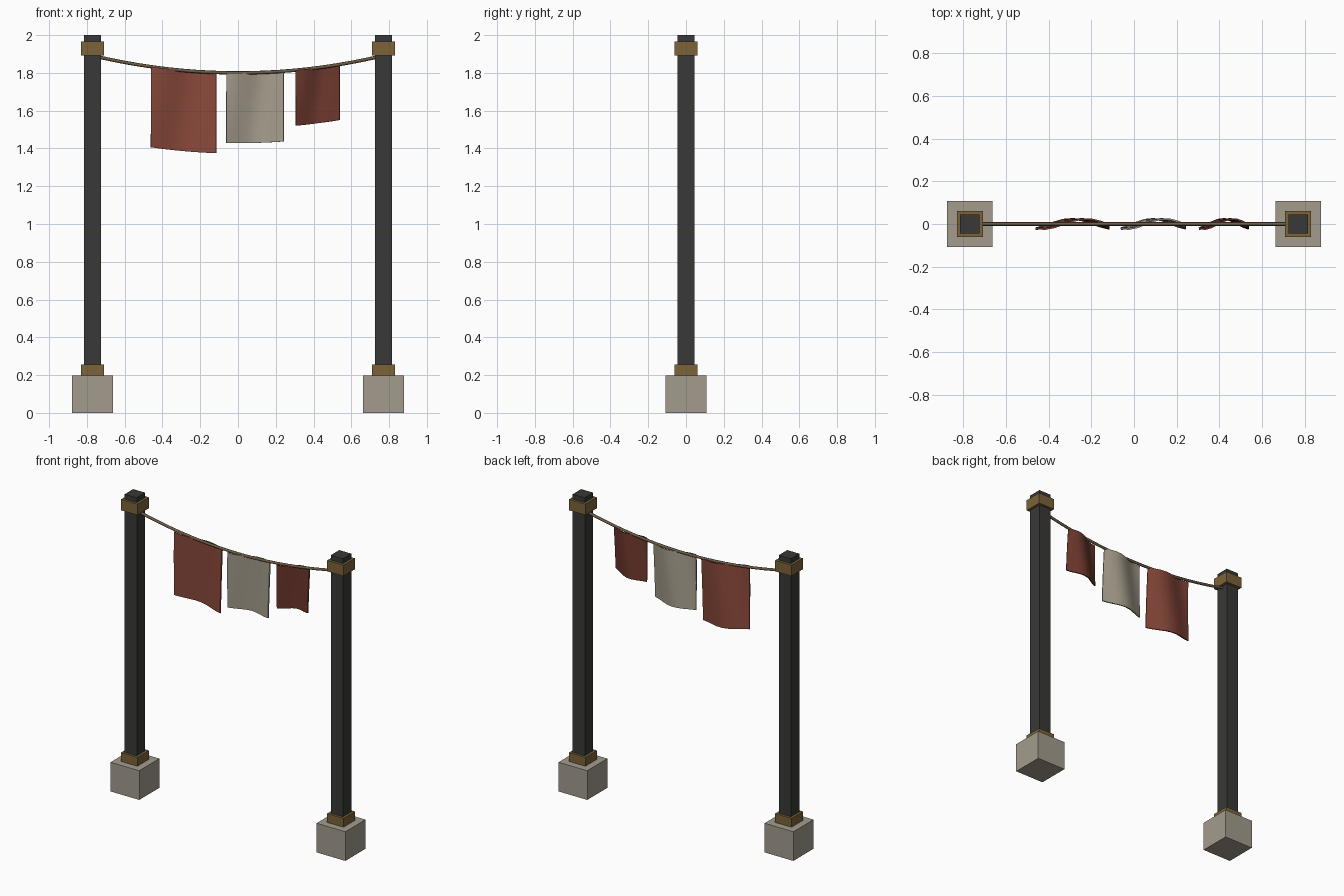
import bpy, math

if "Cube" in bpy.data.objects:
    bpy.data.objects.remove(bpy.data.objects["Cube"])


def material(name, rgb):
    m = bpy.data.materials.new(name)
    m.diffuse_color = (*rgb, 1)
    m.use_nodes = True
    m.node_tree.nodes["Principled BSDF"].inputs["Base Color"].default_value = m.diffuse_color
    return m


STONE = material("stone", (0.37, 0.33, 0.27))
IRON = material("dark_iron", (0.04, 0.04, 0.038))
BRASS = material("brass", (0.2, 0.125, 0.04))
ROPE = material("rope", (0.15, 0.11, 0.06))
RED = material("red_cloth", (0.25, 0.065, 0.042))
CREAM = material("cream_cloth", (0.37, 0.33, 0.26))
MAROON = material("maroon_cloth", (0.15, 0.038, 0.025))


def box(name, x, width, z0, z1, mat):
    bpy.ops.mesh.primitive_cube_add(size=1, location=(x, 0, (z0 + z1) / 2))
    ob = bpy.context.object
    ob.name = name
    ob.scale = (width, width, z1 - z0)
    bpy.ops.object.transform_apply(location=False, rotation=False, scale=True)
    ob.data.materials.append(mat)


def rope_z(x):
    return 1.80 + 0.08 * (x / 0.72) ** 2


# Posts with stone feet and brass collars
for side, x in (("left", -0.77), ("right", 0.77)):
    box(side + "_base", x, 0.215, 0, 0.197, STONE)
    box(side + "_post", x, 0.09, 0.19, 2.0, IRON)
    box(side + "_lower_collar", x, 0.122, 0.195, 0.257, BRASS)
    box(side + "_upper_collar", x, 0.122, 1.893, 1.967, BRASS)

# Sagging rope
curve = bpy.data.curves.new("rope", "CURVE")
curve.dimensions = "3D"
curve.bevel_depth = 0.009
curve.bevel_resolution = 2
curve.use_fill_caps = True
spline = curve.splines.new("POLY")
N = 20
spline.points.add(N)
for i, p in enumerate(spline.points):
    x = -0.74 + 1.48 * i / N
    p.co = (x, 0, rope_z(x), 1)
rope = bpy.data.objects.new("rope", curve)
rope.data.materials.append(ROPE)
bpy.context.collection.objects.link(rope)


# Rippled cloth hanging from the rope
def flag(name, x0, x1, drop, mat, nu=8, nv=6):
    verts, faces = [], []
    for j in range(nv + 1):
        v = j / nv
        for i in range(nu + 1):
            u = i / nu
            x = x0 + (x1 - x0) * u
            y = 0.024 * math.cos(2 * math.pi * 0.85 * (u - 0.68 + 0.2 * v))
            verts.append((x, y, rope_z(x) - drop * v))
    for j in range(nv):
        for i in range(nu):
            a = j * (nu + 1) + i
            faces.append((a, a + nu + 1, a + nu + 2, a + 1))
    me = bpy.data.meshes.new(name)
    me.from_pydata(verts, [], faces)
    me.materials.append(mat)
    ob = bpy.data.objects.new(name, me)
    bpy.context.collection.objects.link(ob)
    mod = ob.modifiers.new("thickness", "SOLIDIFY")
    mod.thickness = 0.008
    mod.offset = 0
    bpy.ops.object.select_all(action="DESELECT")
    ob.select_set(True)
    bpy.context.view_layer.objects.active = ob
    bpy.ops.object.modifier_apply(modifier=mod.name)
    bpy.ops.object.shade_smooth_by_angle(angle=math.radians(35))


flag("large_flag", -0.461, -0.115, 0.427, RED)
flag("middle_flag", -0.062, 0.243, 0.372, CREAM)
flag("small_flag", 0.305, 0.538, 0.294, MAROON)
